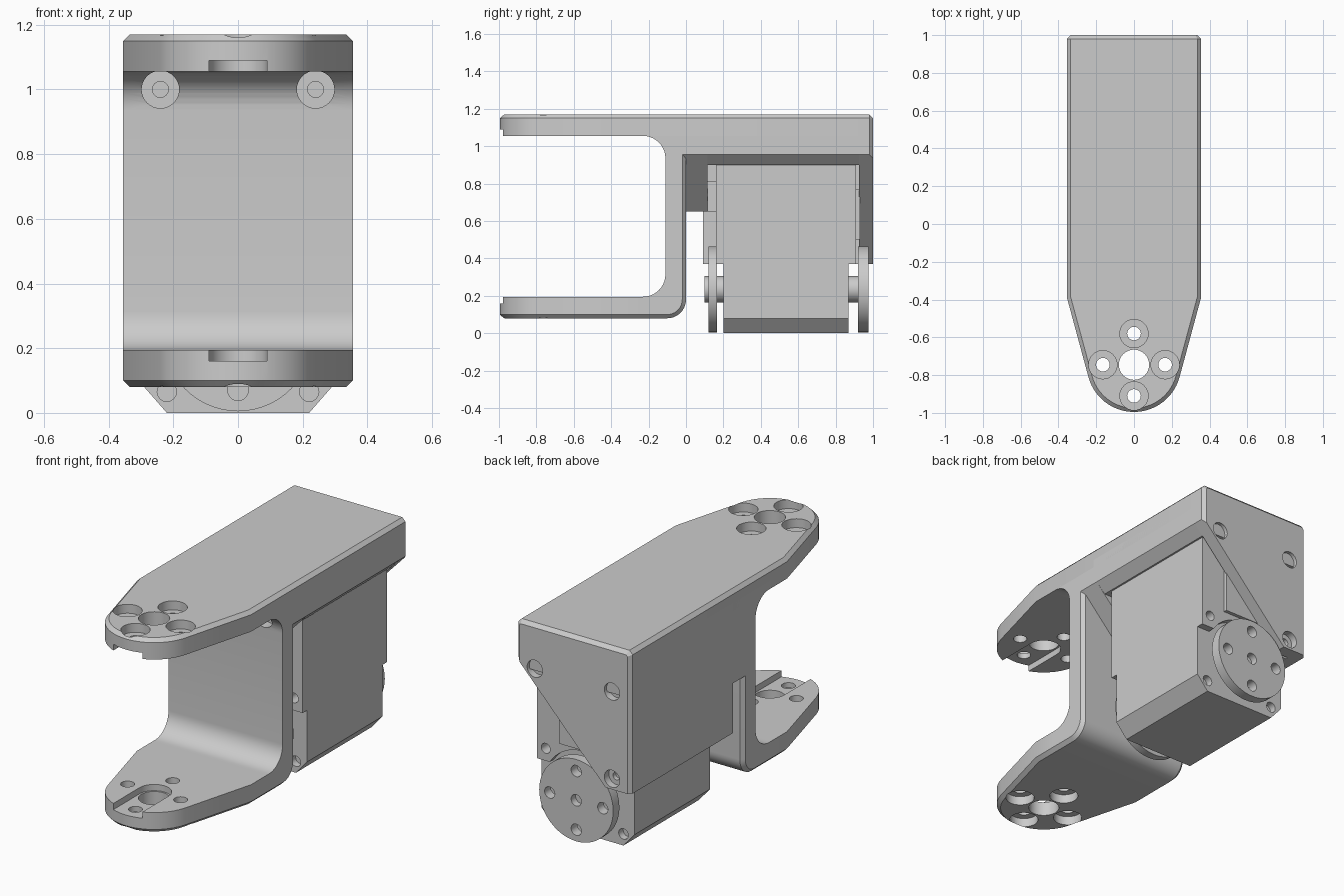
import bpy, bmesh
from math import cos, sin, radians

if "Cube" in bpy.data.objects:
    bpy.data.objects.remove(bpy.data.objects["Cube"], do_unlink=True)

grey = bpy.data.materials.new("plain_grey")
grey.use_nodes = True
grey.diffuse_color = (0.6, 0.6, 0.6, 1)
for node in grey.node_tree.nodes:
    if node.type == "BSDF_PRINCIPLED":
        node.inputs["Base Color"].default_value = grey.diffuse_color

PLACE = {"x": lambda a, b, d: (d, a, b),
         "y": lambda a, b, d: (a, d, b),
         "z": lambda a, b, d: (a, b, d)}


def arc(cx, cy, r, start, end, steps):
    angles = [radians(start + (end - start) * i / steps) for i in range(steps + 1)]
    return [(cx + r * cos(a), cy + r * sin(a)) for a in angles]


def circle(cx, cy, r, steps=32):
    return arc(cx, cy, r, 0, 360, steps)[:-1]


def rect(x0, x1, y0, y1):
    return [(x0, y0), (x1, y0), (x1, y1), (x0, y1)]


def prism(name, pts, axis, lo, hi, chamfer=None, size=0.02):
    """Extrude a flat profile along an axis; chamfer the edges whose midpoint passes the test."""
    bm = bmesh.new()
    ends = [[bm.verts.new(PLACE[axis](a, b, d)) for a, b in pts] for d in (lo, hi)]
    for ring in ends:
        bm.faces.new(ring)
    for i in range(len(pts)):
        j = (i + 1) % len(pts)
        bm.faces.new((ends[0][i], ends[0][j], ends[1][j], ends[1][i]))
    bmesh.ops.recalc_face_normals(bm, faces=bm.faces)
    if chamfer:
        edges = [e for e in bm.edges if chamfer((e.verts[0].co + e.verts[1].co) / 2)]
        bmesh.ops.bevel(bm, geom=edges, offset=size, segments=1, affect="EDGES")
    mesh = bpy.data.meshes.new(name)
    bm.to_mesh(mesh)
    bm.free()
    mesh.materials.append(grey)
    obj = bpy.data.objects.new(name, mesh)
    bpy.context.collection.objects.link(obj)
    return obj


def cut(obj, pts, axis, lo, hi):
    """Subtract an extruded profile from a part."""
    cutter = prism("cutter", pts, axis, lo, hi)
    cutter.hide_render = True
    mod = obj.modifiers.new("cut", "BOOLEAN")
    mod.operation, mod.solver, mod.object = "DIFFERENCE", "EXACT", cutter
    bpy.context.view_layer.update()
    graph = bpy.context.evaluated_depsgraph_get()
    mesh = bpy.data.meshes.new_from_object(obj.evaluated_get(graph))
    obj.modifiers.clear()
    obj.data = mesh
    bpy.data.objects.remove(cutter, do_unlink=True)


W = 0.355          # half width of the bracket
TOP = 1.17         # top of the bracket
PIVOT = -0.745     # fork pivot, along y
AXIS = 0.235       # servo axis height
CROSS = [(1, 0), (-1, 0), (0, 1), (0, -1)]


def arm_outline(y_end):
    nose = arc(0, PIVOT, 0.25, -15, -165, 28)
    return [(W, y_end), (W, -0.39)] + nose + [(-W, -0.39), (-W, y_end)]


# Fork arms: chamfered outside, horn slot inside, counterbored bolt holes
top_arm = prism("top_arm", arm_outline(0.98), "z", 1.055, TOP,
                lambda m: m.z > TOP - 0.001 and m.y < 0.979)
bottom_arm = prism("bottom_arm", arm_outline(-0.25), "z", 0.08, 0.195,
                   lambda m: m.z < 0.081 and m.y < -0.251)
slot = [(-0.09, -1.1), (0.09, -1.1)] + arc(0, PIVOT, 0.09, 0, 180, 16)
for arm, through, bore, recess in (
        (top_arm, (1.0, 1.3), (1.12, 1.3), (1.0, 1.09)),
        (bottom_arm, (0.0, 0.3), (0.0, 0.13), (0.16, 0.3))):
    cut(arm, slot, "z", *recess)
    cut(arm, circle(0, PIVOT, 0.08), "z", *through)
    for dx, dy in CROSS:
        x, y = dx * 0.165, PIVOT + dy * 0.165
        cut(arm, circle(x, y, 0.075), "z", *bore)
        cut(arm, circle(x, y, 0.036, 20), "z", *through)

# Web joining the arms, with inner fillets and a rounded lower corner
web_profile = ([(-0.25, 0.08)] + arc(-0.1, 0.18, 0.1, -90, 0, 10)
               + [(0, 1.1), (-0.25, 1.1), (-0.25, 1.055)]
               + arc(-0.23, 0.935, 0.12, 90, 0, 10)
               + arc(-0.23, 0.315, 0.12, 0, -90, 10) + [(-0.25, 0.195)])
web = prism("web", web_profile, "x", -W, W,
            lambda m: abs(m.x) > W - 0.001
            and (m.y > -0.001 or (m.z < 0.19 and m.y > -0.249)))
for side in (-1, 1):
    cut(web, circle(side * 0.24, 1.0, 0.058), "y", -0.3, -0.05)
    cut(web, circle(side * 0.24, 1.0, 0.025, 16), "y", -0.2, -0.015)

# Housing: roof over the servo and one full side wall
prism("housing", [(W, 1.1), (W, 0.955), (0.3, 0.9), (-0.29, 0.9), (-0.29, 0.37),
                  (-W, 0.37), (-W, 1.1)], "y", 0.09, 0.98)
prism("front_flange", [(W, 1.1), (W, 0.955), (0.065, 0.65), (-W, 0.65), (-W, 1.1)],
      "y", -0.02, 0.115)
back_flange = prism(
    "back_flange", [(0.335, TOP), (W, 1.15), (W, 0.955), (-0.2, 0.37), (-W, 0.37),
                    (-W, 1.15), (-0.335, TOP)], "y", 0.925, 1.0,
    lambda m: m.y > 0.999 and (m.z > 1.14 or abs(m.x) > W - 0.001))
for x, z in ((0.24, 0.92), (-0.24, 0.92), (-0.24, 0.43)):
    cut(back_flange, circle(x, z, 0.048, 24), "y", 0.96, 1.1)
    cut(back_flange, circle(x, z, 0.022, 16), "y", 0.935, 1.1)

# Servo body: narrower lower case with sloped corners, longer upper case
lower = prism("servo_lower_case", [(-0.22, 0), (0.22, 0), (0.29, 0.08), (0.29, 0.38),
                                   (-0.29, 0.38), (-0.29, 0.08)], "y", 0.2, 0.87)
upper = prism("servo_upper_case", rect(-0.29, 0.29, 0.37, 0.95), "y", 0.16, 0.91)
for lo, hi in ((0.1, 0.2), (0.87, 1.0)):
    cut(upper, circle(0, AXIS, 0.25, 48), "y", lo, hi)
for side in (-1, 1):
    for lo, hi in ((0.1, 0.24), (0.83, 1.0)):
        cut(lower, circle(side * 0.22, 0.065, 0.03, 16), "y", lo, hi)
        cut(upper, circle(side * 0.235, 0.44, 0.028, 16), "y", lo, hi)
prism("servo_front_panel", rect(-0.15, 0.15, 0.65, 0.81), "y", 0.115, 0.17)
prism("servo_back_panel", rect(-0.14, 0.14, 0.5, 0.77), "y", 0.9, 0.93)

# Output axle and the two drilled horn discs
prism("axle", circle(0, AXIS, 0.07), "y", 0.1, 0.935)
for name, lo, hi in (("front_horn", 0.12, 0.165), ("back_horn", 0.92, 0.975)):
    horn = prism(name, circle(0, AXIS, 0.23, 56), "y", lo, hi)
    for dx, dz in CROSS + [(0, 0)]:
        cut(horn, circle(dx * 0.165, AXIS + dz * 0.165, 0.032, 20), "y", 0.05, 1.1)

# Smooth the rounded faces, keep hard edges
for obj in bpy.context.collection.objects:
    if obj.type == "MESH" and grey.name in obj.data.materials:
        bpy.ops.object.select_all(action="DESELECT")
        obj.select_set(True)
        bpy.context.view_layer.objects.active = obj
        bpy.ops.object.shade_smooth_by_angle(angle=radians(30))
